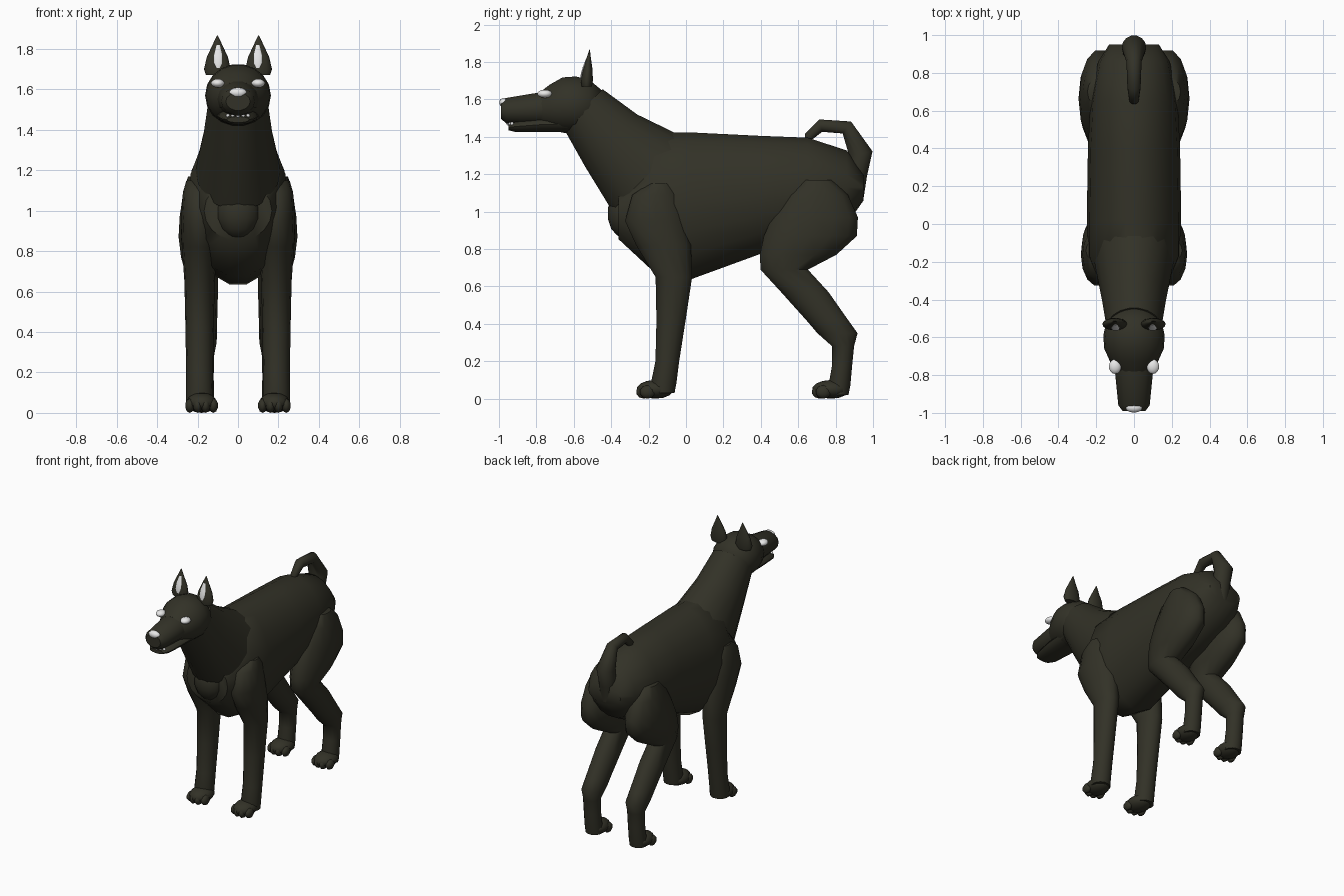
import bpy
import bmesh
import math
from mathutils import Vector

default = bpy.data.objects.get("Cube")
if default:
    bpy.data.objects.remove(default, do_unlink=True)


def make_material(name, color):
    material = bpy.data.materials.new(name)
    material.use_nodes = True
    material.diffuse_color = color
    shader = material.node_tree.nodes["Principled BSDF"]
    shader.inputs["Base Color"].default_value = color
    return material


FUR = make_material("dark olive fur", (.032, .031, .02, 1))
WHITE = make_material("white", (.8, .8, .8, 1))
LEVEL = 0
UPRIGHT = math.pi / 2
SLANTED = math.pi / 4
WIDEST = .25


def finish(name, bm, material):
    bmesh.ops.recalc_face_normals(bm, faces=bm.faces)
    mesh = bpy.data.meshes.new(name)
    bm.to_mesh(mesh)
    bm.free()
    mesh.materials.append(material)
    mesh.shade_smooth()
    mesh.set_sharp_from_angle(angle=math.radians(50))
    part = bpy.data.objects.new(name, mesh)
    bpy.context.collection.objects.link(part)


def path_tilt(stations, index):
    """Angle of a ring standing square to the path through its neighbours."""
    before = stations[max(index - 1, 0)]
    after = stations[min(index + 1, len(stations) - 1)]
    return math.atan2(after[1] - before[1], after[0] - before[0]) + UPRIGHT


def loft(name, stations, tilt=None, x=0, base=0, slope=1, material=FUR, sides=14):
    """Skin rings at (y, z, radius); half width is base + slope * radius."""
    bm = bmesh.new()
    rings = []
    for index, (y, z, radius) in enumerate(stations):
        angle = path_tilt(stations, index) if tilt is None else tilt
        reach = Vector((0, math.cos(angle), math.sin(angle))) * radius
        across = Vector((min(base + slope * radius, WIDEST), 0, 0))
        ring = []
        for step in range(sides):
            turn = math.tau * step / sides
            offset = across * math.cos(turn) + reach * math.sin(turn)
            ring.append(bm.verts.new(Vector((x, y, z)) + offset))
        rings.append(ring)
    for lower, upper in zip(rings, rings[1:]):
        for step in range(sides):
            following = (step + 1) % sides
            bm.faces.new((lower[step], lower[following], upper[following], upper[step]))
    bm.faces.new(rings[0])
    bm.faces.new(rings[-1])
    finish(name, bm, material)


def ball(name, centre, radii, material=FUR, segments=14):
    bm = bmesh.new()
    bmesh.ops.create_uvsphere(bm, u_segments=segments, v_segments=segments // 2, radius=1)
    for vert in bm.verts:
        vert.co = Vector(c + v * r for c, v, r in zip(centre, vert.co, radii))
    finish(name, bm, material)


# Trunk and neck
loft("torso", [
    (.95, 1.13, .07),
    (.86, 1.13, .2),
    (.65, 1.11, .29),
    (.4, 1.09, .32),
    (.02, 1.03, .4),
    (-.17, 1.05, .38),
    (-.36, 1, .15),
], UPRIGHT, base=.1, slope=.45, sides=18)
loft("neck", [
    (-.2, 1.2, .28),
    (-.4, 1.38, .2),
    (-.55, 1.55, .15),
], SLANTED, base=.07, slope=.5, sides=18)
ball("breast", (0, -.33, .99), (.11, .09, .13))

# Head, muzzle and jaw
loft("skull", [
    (-.45, 1.57, .08),
    (-.52, 1.57, .14),
    (-.59, 1.57, .155),
    (-.66, 1.57, .15),
    (-.73, 1.56, .12),
    (-.78, 1.55, .09),
], UPRIGHT, slope=1.05, sides=18)
loft("muzzle", [
    (-.66, 1.56, .1),
    (-.78, 1.55, .09),
    (-.96, 1.54, .07),
    (-.99, 1.54, .045),
], UPRIGHT, base=.02, slope=.9)
loft("lower_jaw", [
    (-.62, 1.47, .045),
    (-.78, 1.465, .04),
    (-.91, 1.455, .03),
    (-.95, 1.45, .015),
], UPRIGHT, base=.03, slope=1.7)
ball("nose", (0, -.973, 1.583), (.045, .026, .026), WHITE)
for place in range(-2, 3):
    ball("tooth", (place * .025, -.95 + abs(place) * .01, 1.47), (.01, .01, .01), WHITE, 8)

# Curled tail
loft("tail", [
    (.9, 1.07, .05),
    (.91, 1.2, .06),
    (.935, 1.31, .065),
    (.86, 1.45, .04),
    (.72, 1.46, .035),
    (.655, 1.4, .025),
    (.65, 1.36, .015),
])

for side, label in ((1, "left"), (-1, "right")):
    # Eyes and ears
    ball(label + "_eye", (.1 * side, -.755, 1.63), (.034, .04, .022), WHITE)
    loft(label + "_ear", [
        (-.53, 1.67, .028),
        (-.53, 1.7, .033),
        (-.525, 1.76, .026),
        (-.52, 1.82, .012),
        (-.515, 1.867, .001),
    ], LEVEL, x=.102 * side, slope=2)
    loft(label + "_inner_ear", [
        (-.562, 1.705, .002),
        (-.559, 1.73, .005),
        (-.548, 1.77, .005),
        (-.532, 1.82, .002),
    ], LEVEL, x=.098 * side, slope=4, material=WHITE)

    # Legs, wide in profile and narrower from the front
    loft(label + "_front_leg", [
        (-.14, 1.15, .06),
        (-.16, 1.09, .13),
        (-.165, .95, .165),
        (-.12, .82, .15),
        (-.065, .65, .1),
        (-.08, .42, .08),
        (-.1, .2, .065),
        (-.12, .08, .07),
        (-.12, .03, .06),
    ], LEVEL, x=.19 * side, base=.05, slope=.25)
    loft(label + "_hind_leg", [
        (.7, 1.17, .08),
        (.7, 1.09, .17),
        (.69, .97, .235),
        (.665, .87, .255),
        (.6, .77, .21),
        (.525, .69, .13),
        (.635, .57, .13),
        (.755, .42, .115),
        (.81, .35, .11),
        (.84, .28, .06),
        (.835, .18, .055),
        (.82, .07, .06),
        (.815, .02, .055),
    ], LEVEL, x=.18 * side, base=.045, slope=.27)

    # Paws with toes
    for place, y in (("front", -.165), ("hind", .775)):
        ball(f"{label}_{place}_paw", (.18 * side, y, .05), (.078, .1, .05))
        for toe in range(4):
            offset = (toe - 1.5) * .039
            centre = (.18 * side + offset, y - .07 + abs(offset) / 2, .036)
            ball(f"{label}_{place}_toe", centre, (.024, .042, .036), segments=10)
